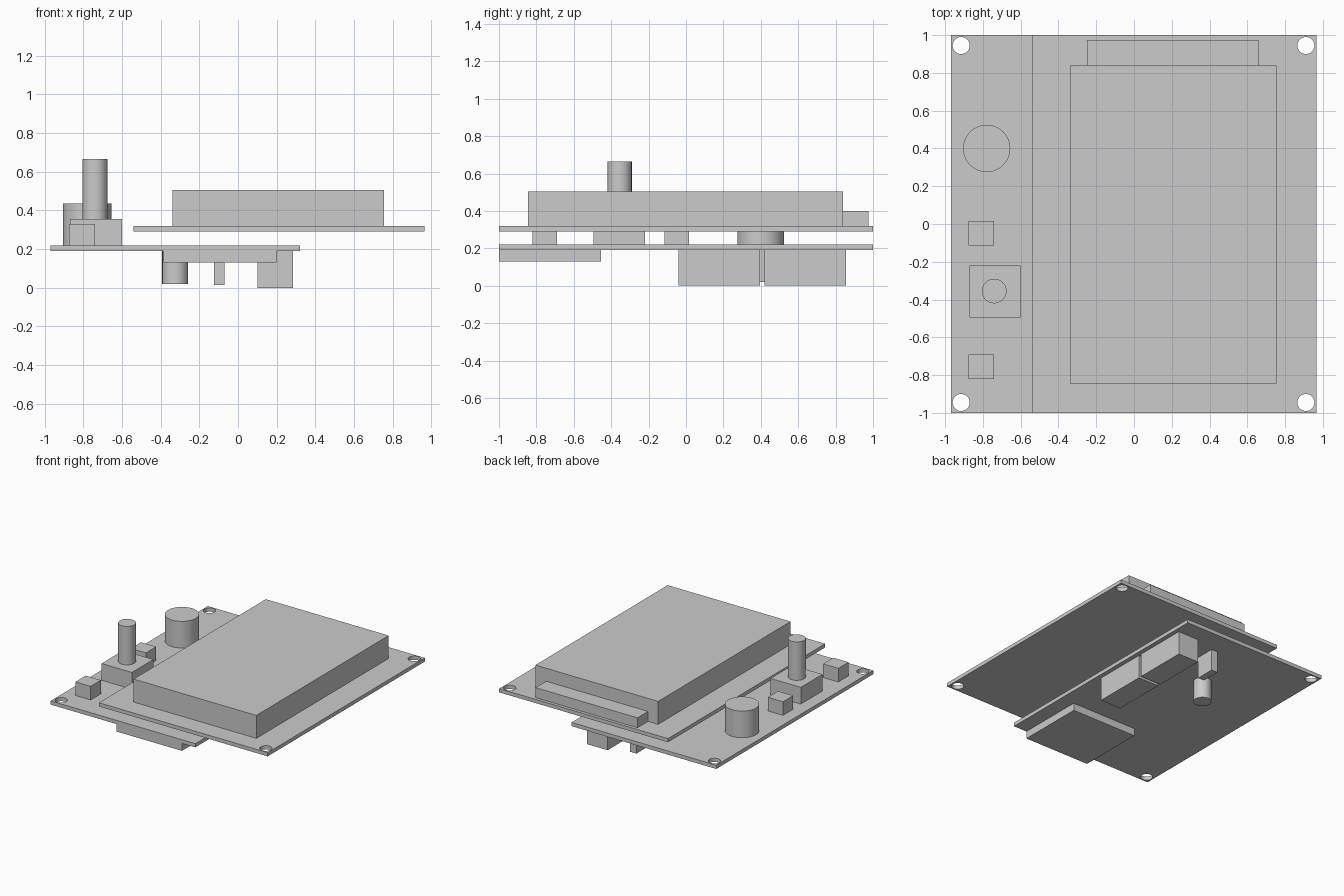
import bpy
import math

cube = bpy.data.objects.get("Cube")
if cube:
    bpy.data.objects.remove(cube, do_unlink=True)

# Single plain grey for every part
grey = bpy.data.materials.new("plain grey")
grey.use_nodes = True
COLOUR = (0.6, 0.6, 0.6, 1)
grey.diffuse_color = COLOUR
grey.node_tree.nodes["Principled BSDF"].inputs["Base Color"].default_value = COLOUR


def box(name, x, y, z):
    """Box from its (low, high) range on each axis."""
    bpy.ops.mesh.primitive_cube_add(size=1, location=[sum(r) / 2 for r in (x, y, z)])
    ob = bpy.context.object
    ob.name = name
    ob.scale = [r[1] - r[0] for r in (x, y, z)]
    bpy.ops.object.transform_apply(location=False, rotation=False, scale=True)
    ob.data.materials.append(grey)
    return ob


def cylinder(name, x, y, radius, z):
    """Smooth upright cylinder over a z range."""
    bpy.ops.mesh.primitive_cylinder_add(vertices=48, radius=radius, depth=z[1] - z[0],
                                        location=(x, y, sum(z) / 2))
    ob = bpy.context.object
    ob.name = name
    ob.data.materials.append(grey)
    bpy.ops.object.shade_smooth_by_angle(angle=math.radians(30))
    return ob


def board(name, x, z, hole_x):
    """Circuit board with two mounting holes along one edge."""
    ob = box(name, x, (-1, 1), z)
    for side in (-1, 1):
        cutter = cylinder(name + "_hole_cutter", hole_x, side * 0.945, 0.045,
                          (z[0] - 0.02, z[1] + 0.02))
        cutter.hide_render = True
        cut = ob.modifiers.new("mounting_hole", "BOOLEAN")
        cut.operation = "DIFFERENCE"
        cut.solver = "EXACT"
        cut.object = cutter
        bpy.context.view_layer.objects.active = ob
        bpy.ops.object.modifier_apply(modifier=cut.name)
        bpy.data.objects.remove(cutter, do_unlink=True)


# Two overlapping boards
TOP, BOTTOM, UPPER = 0.22, 0.19, 0.32
board("lower_board", (-0.97, 0.32), (BOTTOM, TOP), -0.915)
board("upper_board", (-0.54, 0.965), (0.29, UPPER), 0.91)

# Display and its rear connector on the upper board
box("display", (-0.34, 0.755), (-0.845, 0.84), (UPPER, 0.505))
box("display_connector", (-0.25, 0.66), (0.84, 0.975), (UPPER, 0.4))

# Controls on top of the lower board
for name, y in (("front_button", -0.755), ("rear_button", -0.05)):
    box(name, (-0.875, -0.74), (y - 0.065, y + 0.065), (TOP, 0.33))
box("knob_base", (-0.87, -0.6), (-0.495, -0.22), (TOP, 0.355))
cylinder("knob_shaft", -0.74, -0.355, 0.065, (0.355, 0.665))
cylinder("buzzer", -0.78, 0.4, 0.125, (TOP, 0.435))

# Components under the lower board
box("front_socket", (-0.385, 0.2), (-1, -0.455), (0.13, BOTTOM))
for name, y in (("front_pin_header", -0.04), ("rear_pin_header", 0.42)):
    box(name, (0.1, 0.285), (y, y + 0.436), (0, BOTTOM))
cylinder("capacitor", -0.325, 0.4, 0.067, (0.02, BOTTOM))
box("regulator", (-0.125, -0.07), (0.655, 0.81), (0.015, BOTTOM))
